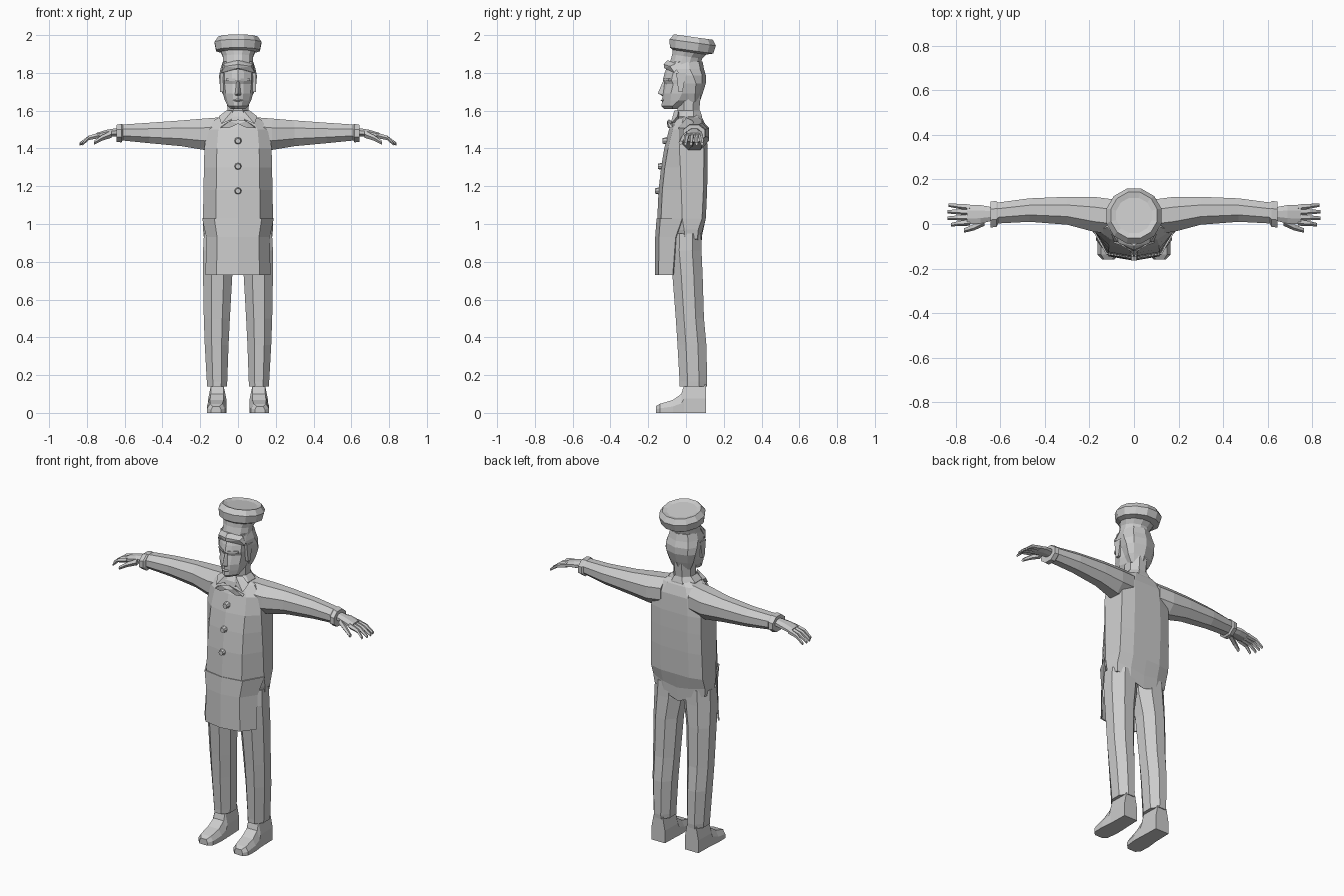
import bpy, bmesh, math
from mathutils import Vector, Matrix

cube = bpy.data.objects.get("Cube")
if cube:
    bpy.data.objects.remove(cube)

grey = bpy.data.materials.new("plain grey")
grey.use_nodes = True
tone = (0.6, 0.6, 0.6, 1)
grey.diffuse_color = tone
grey.node_tree.nodes["Principled BSDF"].inputs["Base Color"].default_value = tone


def finish(name, bm, mirror=False):
    bmesh.ops.recalc_face_normals(bm, faces=bm.faces)
    mesh = bpy.data.meshes.new(name)
    bm.to_mesh(mesh)
    bm.free()
    mesh.materials.append(grey)
    obj = bpy.data.objects.new(name, mesh)
    bpy.context.collection.objects.link(obj)
    if mirror:
        mod = obj.modifiers.new("other side", 'MIRROR')
        mod.use_mirror_merge = False
    return obj


def loft(name, rings, mirror=False, caps=True, closed=True):
    """Skin a row of equal cross-sections."""
    bm = bmesh.new()
    rows = [[bm.verts.new(p) for p in ring] for ring in rings]
    n = len(rows[0])
    for a, b in zip(rows, rows[1:]):
        for i in range(n if closed else n - 1):
            j = (i + 1) % n
            bm.faces.new((a[i], a[j], b[j], b[i]))
    if caps:
        bm.faces.new(rows[0])
        bm.faces.new(rows[-1])
    return finish(name, bm, mirror)


def spans(n, x, y):
    """Unit polygon with flat sides scaled into two ranges."""
    for k in range(n):
        a = math.tau * (k + 0.5) / n
        s = 1 / math.cos(math.pi / n)
        yield (sum(x) / 2 + (x[1] - x[0]) / 2 * s * math.cos(a),
               sum(y) / 2 + (y[1] - y[0]) / 2 * s * math.sin(a))


def level(z, x, y, n=8):
    return [(p, q, z) for p, q in spans(n, x, y)]


def upright(x, y, z, n=8):
    return [(x, p, q) for p, q in spans(n, y, z)]


def both(half):
    """Complete a half outline across the centre line."""
    return half + [(-x, y, z) for x, y, z in half[-2:0:-1]]


# Jacket: front, width and back at each height
def torso(z, front, w, back, side=-0.02, dip=0):
    return both([(0, front, z - dip), (w * .63, front + .02, z - dip / 2), (w, side, z),
                 (w * .92, back - .02, z), (w * .5, back, z - dip / 2), (0, back, z - dip)])


loft("jacket", [torso(.92, -.09, .18, .08, -.005, .06), torso(.97, -.125, .185, .085, -.01, .03),
                torso(1.03, -.152, .185, .105), torso(1.18, -.145, .183, .112, -.025),
                torso(1.3, -.132, .18, .114, -.03), torso(1.4, -.115, .178, .114, -.035),
                torso(1.5, -.09, .165, .108, -.03), torso(1.555, -.07, .12, .09, -.015),
                torso(1.58, -.05, .06, .075, 0)])


# Hanging front panel of the jacket
def panel(z, front, w, side):
    half = [(w, side, z), (w * .66, front + .02, z), (0, front, z)]
    return half + [(-x, y, z) for x, y, z in half[1::-1]]


apron = loft("jacket_front_panel", [panel(.73, -.165, .172, -.07), panel(.93, -.163, .168, -.055),
                                    panel(1.03, -.156, .19, -.02)], caps=False, closed=False)
apron.modifiers.new("cloth", 'SOLIDIFY').thickness = .008

# Trousers with a small turned hem
loft("trouser_leg", [level(z, x, y) for z, x, y in [
    (.14, (.066, .155), (-.025, .1)), (.14, (.058, .163), (-.034, .11)),
    (.165, (.057, .165), (-.034, .112)), (.36, (.05, .176), (-.045, .108)),
    (.5, (.043, .181), (-.054, .095)), (.73, (.03, .185), (-.072, .088)),
    (.86, (.006, .185), (-.085, .082)), (.95, (.002, .18), (-.08, .08))]], mirror=True)


# Shoes
def sole(y, x0, x1, h):
    d = (x1 - x0) * .16
    return [(x0, y, 0), (x1, y, 0), (x1, y, h * .5), (x1 - d, y, h), (x0 + d, y, h), (x0, y, h * .5)]


loft("shoe", [sole(-.16, .09, .142, .035), sole(-.138, .068, .163, .048), sole(-.07, .06, .165, .068),
              sole(-.025, .061, .16, .1), sole(-.01, .062, .158, .15), sole(.105, .066, .155, .15)],
     mirror=True)

# Sleeves, cuffs and hands
loft("sleeve", [upright(x, y, z) for x, y, z in [
    (.09, (-.045, .11), (1.4, 1.565)), (.18, (-.035, .122), (1.392, 1.558)),
    (.3, (-.003, .122), (1.412, 1.548)), (.47, (.01, .115), (1.428, 1.536)),
    (.62, (.002, .095), (1.443, 1.526))]], mirror=True)
loft("cuff", [upright(x, y, z) for x, y, z in [
    (.61, (0, .096), (1.442, 1.528)), (.618, (-.014, .104), (1.432, 1.53)),
    (.643, (-.015, .1), (1.435, 1.525)), (.643, (.008, .08), (1.455, 1.51))]], mirror=True)
loft("palm", [upright(x, y, z) for x, y, z in [
    (.635, (.015, .075), (1.465, 1.508)), (.69, (.002, .085), (1.462, 1.5)),
    (.75, (-.002, .086), (1.455, 1.482))]], mirror=True)


def digit(name, path, r):
    """Thin tapering finger along a path."""
    rings = []
    for i, (x, y, z) in enumerate(path):
        t = r * (1 - .22 * i)
        rings.append(upright(x, (y - t, y + t), (z - t, z + t), 5))
    loft(name, rings, mirror=True)


for i, reach in enumerate((.822, .836, .838, .832)):
    y = .008 + i * .0225
    tip = y + (i - 1.5) * .007
    digit("finger_%d" % (i + 1), [(.735, y, 1.469), (.79, (y + tip) / 2, 1.456),
                                  (reach, tip, 1.424)], .0125)
digit("thumb", [(.67, .012, 1.475), (.72, -.014, 1.456), (.762, -.028, 1.43)], .016)

# Neck
loft("neck", [level(z, (-w, w), y) for z, w, y in [
    (1.54, .062, (-.045, .07)), (1.6, .056, (-.045, .07)), (1.7, .06, (-.05, .08))]])


# Head: front, width and back at each height
def skull(z, front, w, back):
    mid = (front + back) / 2
    return both([(0, front, z), (w * .35, front + .012, z), (w * .82, front + .045, z), (w, mid, z),
                 (w * .75, back - .025, z), (0, back, z)])


loft("head", [skull(*s) for s in [
    (1.61, -.115, .04, -.03), (1.625, -.13, .055, -.01), (1.655, -.126, .07, .05),
    (1.69, -.125, .08, .08), (1.74, -.113, .086, .088), (1.762, -.122, .088, .09),
    (1.8, -.113, .088, .09), (1.86, -.09, .075, .08)]])


# Nose, brows, lips
def solid(name, points, mirror=False):
    bm = bmesh.new()
    for p in points:
        bm.verts.new(p)
    bmesh.ops.convex_hull(bm, input=bm.verts)
    return finish(name, bm, mirror)


solid("nose", [(0, -.122, 1.755), (0, -.149, 1.692), (.016, -.122, 1.682), (-.016, -.122, 1.682),
               (0, -.126, 1.678), (.008, -.112, 1.755), (-.008, -.112, 1.755)])
solid("brow", [(x, y, z) for x, y in ((.014, -.122), (.064, -.092), (.014, -.1), (.06, -.07))
               for z in (1.758, 1.77)], mirror=True)
solid("lips", [(0, -.134, 1.655), (.026, -.118, 1.655), (-.026, -.118, 1.655),
               (0, -.12, 1.666), (0, -.12, 1.643)])


# Hair: back shell, sideburns and fringe
def mane(z, w, front, back):
    return both([(0, front, z), (w * .9, front, z), (w, (front + back) / 2, z),
                 (w * .72, back - .02, z), (0, back, z)])


loft("hair_back", [mane(*m) for m in [
    (1.645, .06, .02, .072), (1.69, .082, .01, .088), (1.745, .098, 0, .105),
    (1.785, .1, -.03, .106), (1.82, .093, -.055, .095), (1.86, .08, -.06, .088)]])
solid("sideburn", [(x, y, z) for x in (.078, .095)
                   for y, z in ((-.052, 1.8), (-.04, 1.7), (-.018, 1.7), (.0, 1.8))], mirror=True)
solid("fringe", [(0, -.118, 1.845), (0, -.1, 1.865), (.07, -.085, 1.835), (-.07, -.085, 1.835),
                 (.088, -.06, 1.8), (-.088, -.06, 1.8), (.08, -.03, 1.86), (-.08, -.03, 1.86),
                 (0, -.116, 1.825)])

# Hat: a banded tube under a wide puffed crown, tilted back
hat = [level(z, (-r, r), (-r, r), 12) for z, r in [
    (-.125, .08), (-.06, .08), (-.035, .09), (-.025, .116), (.018, .124), (.047, .104), (.04, .08)]]
lean = Matrix.Rotation(math.radians(-8), 4, 'X')
for i, ring in enumerate(hat):
    slide = -.028 * max(0, 3 - i) / 3
    hat[i] = [lean @ Vector((x, y + slide, z)) + Vector((0, .033, 1.943)) for x, y, z in ring]
loft("hat", hat)

# Collar wings and neck bow
loft("collar", [level(z, (-w, w), y) for z, w, y in [
    (1.545, .085, (-.075, .085)), (1.57, .088, (-.07, .085)), (1.6, .06, (-.05, .075)),
    (1.575, .055, (-.04, .065))]])
solid("collar_wing", [(.03, -.062, 1.6), (.06, -.04, 1.602), (.102, -.045, 1.57),
                      (.088, -.082, 1.53), (.02, -.07, 1.56), (.06, -.03, 1.55)], mirror=True)
solid("neck_bow", [(0, -.09, 1.553), (0, -.1, 1.53), (.045, -.1, 1.545), (.092, -.085, 1.508),
                   (.05, -.095, 1.507), (.09, -.07, 1.515), (0, -.07, 1.54)], mirror=True)

# Buttons
for i, (z, y) in enumerate([(1.44, -.112), (1.305, -.136), (1.175, -.15)]):
    bm = bmesh.new()
    spot = Matrix.Translation((0, y, z)) @ Matrix.Rotation(math.pi / 2, 4, 'X')
    bmesh.ops.create_cone(bm, cap_ends=True, segments=8, radius1=.02, radius2=.014, depth=.026, matrix=spot)
    finish("button_%d" % (i + 1), bm)
